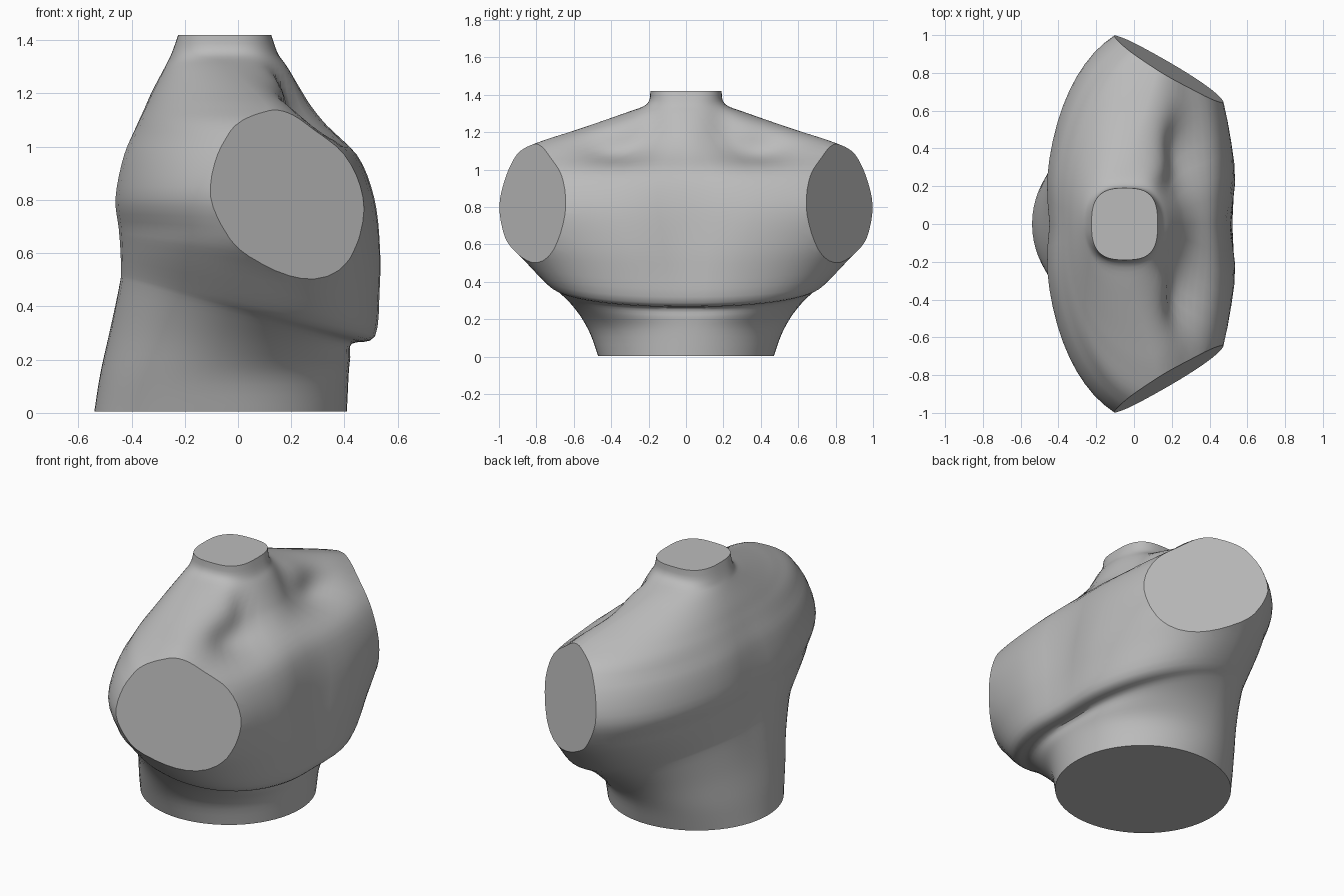
import bpy, bmesh, math
from mathutils import Vector

cube = bpy.data.objects.get("Cube")
if cube:
    bpy.data.objects.remove(cube)

SEGMENTS, STEPS = 64, 4

# Torso sections: height, tilt, front, back, widest x, half width, squareness
SECTIONS = [
    (.005, 0, .41, -.54, -.06, .47, 2),
    (.14, 0, .42, -.52, -.08, .52, 2),
    (.26, .12, .43, -.485, -.06, .60, 2.1),
    (.37, .25, .44, -.457, -.03, .70, 2.2),
    (.42, .25, .53, -.453, 0, .76, 2.2),
    (.55, .17, .55, -.456, .02, .89, 2.2),
    (.66, .08, .55, -.462, .08, 1.0, 2.2),
    (.81, 0, .52, -.472, .15, 1.068, 2.4),
    (.97, 0, .455, -.44, .15, 1.03, 2.3),
    (1.08, 0, .34, -.39, .13, .94, 2.1),
    (1.15, 0, .28, -.355, .11, .78, 2),
    (1.21, 0, .24, -.325, .06, .60, 2),
    (1.30, 0, .185, -.275, -.03, .335, 2),
    (1.35, 0, .15, -.25, -.05, .21, 2.6),
    (1.42, 0, .125, -.225, -.05, .19, 3),
]

# Soft hollows: centre (y mirrored), radii, push direction
HOLLOWS = [
    ((.25, .37, 1.13), (.18, .19, .10), (-.07, 0, -.045)),
    ((.20, .20, 1.22), (.16, .09, .12), (-.04, 0, 0)),
    ((.52, 0, .65), (.2, .17, .35), (-.05, 0, 0)),
    ((-.47, 0, .8), (.15, .14, .4), (.025, 0, 0)),
]


def blend(a, b, c, d, t):
    """Smooth curve between b and c."""
    return b + .5 * t * (c - a + t * (2 * a - 5 * b + 4 * c - d + t * (3 * (b - c) + d - a)))


def smooth_sections():
    last = len(SECTIONS) - 1
    for i in range(last):
        four = [SECTIONS[min(max(i + k, 0), last)] for k in (-1, 0, 1, 2)]
        for s in range(STEPS):
            yield [blend(*vals, s / STEPS) for vals in zip(*four)]
    yield SECTIONS[-1]


def power(v, n):
    return math.copysign(abs(v) ** (2 / n), v)


def section_point(section, angle):
    z, tilt, front, back, mid, half, n = section
    c, s = math.cos(angle), math.sin(angle)
    if c < 0:
        n = max(2, n - .2)
    x = mid + power(c, n) * (front - mid if c > 0 else mid - back)
    return Vector((x, half * power(s, n), z - tilt * x))


def sculpt(p):
    move = Vector()
    for centre, radii, push in HOLLOWS:
        q = (p.x, abs(p.y), p.z)
        d = sum(((a - b) / r) ** 2 for a, b, r in zip(q, centre, radii))
        move += Vector(push) * math.exp(-d)
    return p + move


# Loft the torso from base to neck
bm = bmesh.new()
rings = []
for section in smooth_sections():
    rings.append([bm.verts.new(sculpt(section_point(section, math.tau * k / SEGMENTS)))
                  for k in range(SEGMENTS)])
for low, high in zip(rings, rings[1:]):
    for k in range(SEGMENTS):
        j = (k + 1) % SEGMENTS
        bm.faces.new((low[k], low[j], high[j], high[k]))
bm.faces.new(rings[0][::-1])
bm.faces.new(rings[-1])

# Flat cuts where the arms end
for side in (-1, 1):
    cut = bmesh.ops.bisect_plane(
        bm, geom=bm.verts[:] + bm.edges[:] + bm.faces[:], dist=.0001,
        plane_co=(-.1, side, .78), plane_no=(.62, side, .13), clear_outer=True)
    edges = [e for e in cut["geom_cut"] if isinstance(e, bmesh.types.BMEdge)]
    bmesh.ops.edgeloop_fill(bm, edges=edges)
bmesh.ops.recalc_face_normals(bm, faces=bm.faces[:])

mesh = bpy.data.meshes.new("torso")
bm.to_mesh(mesh)
bm.free()
torso = bpy.data.objects.new("torso", mesh)
bpy.context.collection.objects.link(torso)

# Plain grey clay
clay = bpy.data.materials.new("grey_clay")
clay.use_nodes = True
colour = (.5, .5, .5, 1)
clay.diffuse_color = colour
clay.node_tree.nodes["Principled BSDF"].inputs["Base Color"].default_value = colour
mesh.materials.append(clay)

bpy.context.view_layer.objects.active = torso
torso.select_set(True)
bpy.ops.object.shade_smooth_by_angle(angle=math.radians(35))
